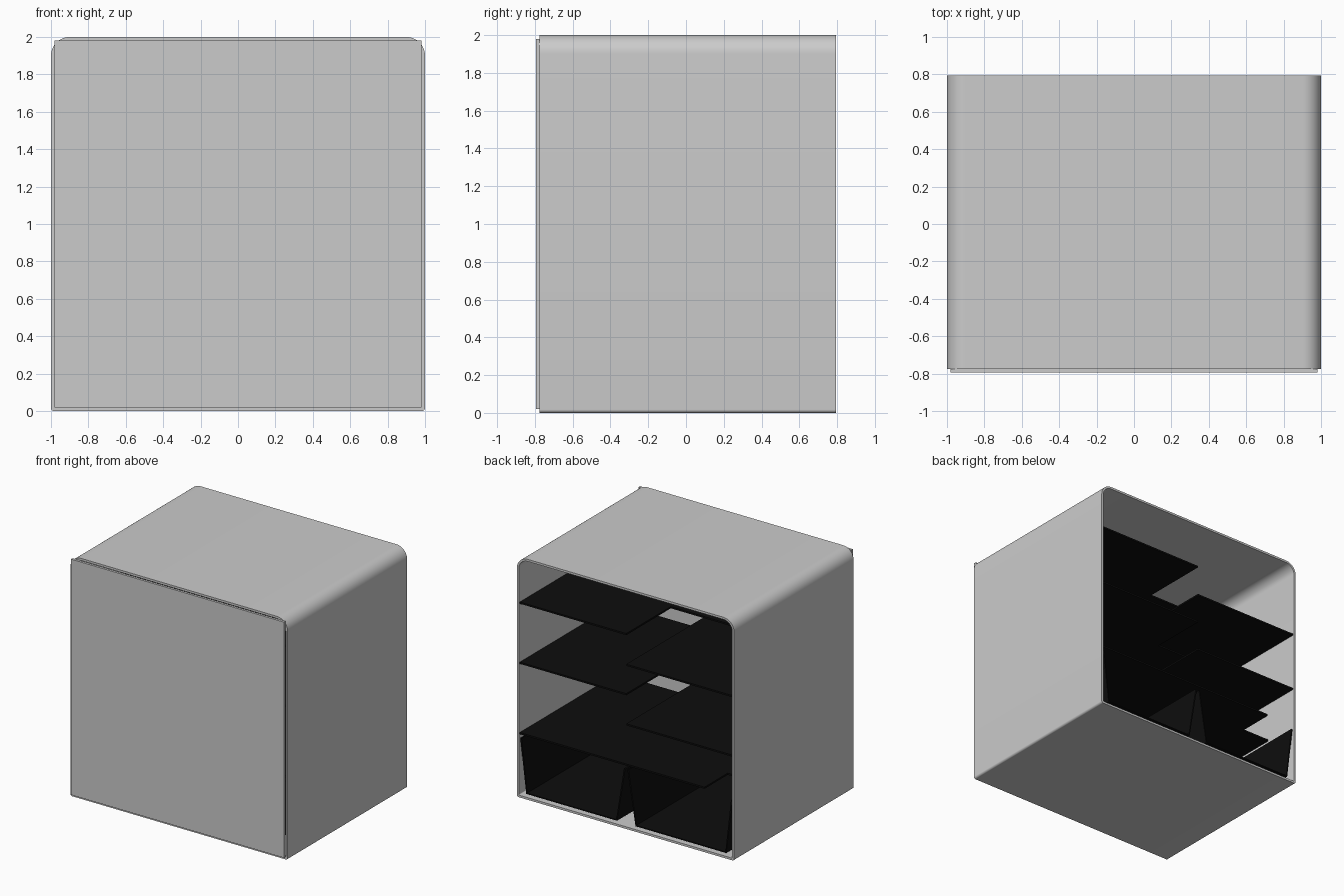
import bpy, bmesh, math

if "Cube" in bpy.data.objects:
    bpy.data.objects.remove(bpy.data.objects["Cube"])

black = bpy.data.materials.new("dark_interior")
black.diffuse_color = (0.004, 0.004, 0.004, 1)
black.use_nodes = True
black.node_tree.nodes["Principled BSDF"].inputs["Base Color"].default_value = black.diffuse_color


def mesh_object(name, bm, mat=None):
    bmesh.ops.recalc_face_normals(bm, faces=bm.faces)
    me = bpy.data.meshes.new(name)
    bm.to_mesh(me)
    bm.free()
    ob = bpy.data.objects.new(name, me)
    bpy.context.collection.objects.link(ob)
    if mat:
        me.materials.append(mat)
    return ob


def prism(name, outline, z0, z1, mat=None):
    """Vertical extrusion of an xy outline."""
    bm = bmesh.new()
    face = bm.faces.new([bm.verts.new((x, y, z0)) for x, y in outline])
    ext = bmesh.ops.extrude_face_region(bm, geom=[face])
    verts = [g for g in ext["geom"] if isinstance(g, bmesh.types.BMVert)]
    bmesh.ops.translate(bm, verts=verts, vec=(0, 0, z1 - z0))
    return mesh_object(name, bm, mat)


def rounded_loop(inset, r_top, r_bot, n=10):
    """Cabinet cross-section in xz, counter-clockwise from lower right."""
    w, lo, hi = 1 - inset, inset, 2 - inset
    corners = [(w - r_bot, lo + r_bot, r_bot, -90), (w - r_top, hi - r_top, r_top, 0),
               (r_top - w, hi - r_top, r_top, 90), (r_bot - w, lo + r_bot, r_bot, 180)]
    pts = []
    for cx, cz, r, start in corners:
        for i in range(n + 1):
            a = math.radians(start + 90 * i / n)
            pts.append((cx + r * math.cos(a), cz + r * math.sin(a)))
    return pts


# Cabinet: rounded tube, open at the back
bm = bmesh.new()
outer, inner = rounded_loop(0, 0.1, 0.018), rounded_loop(0.018, 0.082, 0.006)
rings = [[bm.verts.new((x, y, z)) for x, z in loop]
         for loop, y in ((outer, -0.775), (outer, 0.795), (inner, 0.795), (inner, -0.775))]
for k in range(4):
    a, b = rings[k], rings[(k + 1) % 4]
    for i in range(len(a)):
        j = (i + 1) % len(a)
        bm.faces.new((a[i], a[j], b[j], b[i]))
cabinet = mesh_object("cabinet", bm)
bpy.context.view_layer.objects.active = cabinet
cabinet.select_set(True)
bpy.ops.object.shade_smooth_by_angle(angle=math.radians(40))

# Door panel
prism("door", [(-0.98, -0.795), (0.98, -0.795), (0.98, -0.775), (-0.98, -0.775)], 0.02, 1.98)

# Shelves: full-width ones have a cut-out back left corner, half ones sit between
F, B, W, T = -0.49, 0.785, 0.98, 0.014


def notched_shelf(name, z, nx, ny):
    prism(name, [(-W, F), (W, F), (W, B), (nx, B), (nx, ny), (-W, ny)], z - T, z, black)


notched_shelf("top_shelf", 1.62, 0, 0.2)
notched_shelf("middle_shelf", 1.12, 0, 0.3)
notched_shelf("drawer_cover_shelf", 0.535, -0.72, 0.48)
for name, z in (("upper_half_shelf", 1.365), ("lower_half_shelf", 0.87)):
    prism(name, [(-W, F), (0, F), (0, B), (-W, B)], z - T, z, black)

# Drawers: flared troughs with a front wall, open at the back
for side, name in ((1, "right_drawer"), (-1, "left_drawer")):
    bm = bmesh.new()
    section = [(0.01, 0.49), (0.085, 0.04), (0.92, 0.04), (0.975, 0.49)]
    front = [bm.verts.new((side * x, F, z)) for x, z in section]
    back = [bm.verts.new((side * x, B, z)) for x, z in section]
    for i in range(3):
        bm.faces.new((front[i], front[i + 1], back[i + 1], back[i]))
    bm.faces.new(front)
    drawer = mesh_object(name, bm, black)
    solid = drawer.modifiers.new("thickness", "SOLIDIFY")
    solid.thickness = 0.012
    solid.offset = -1
